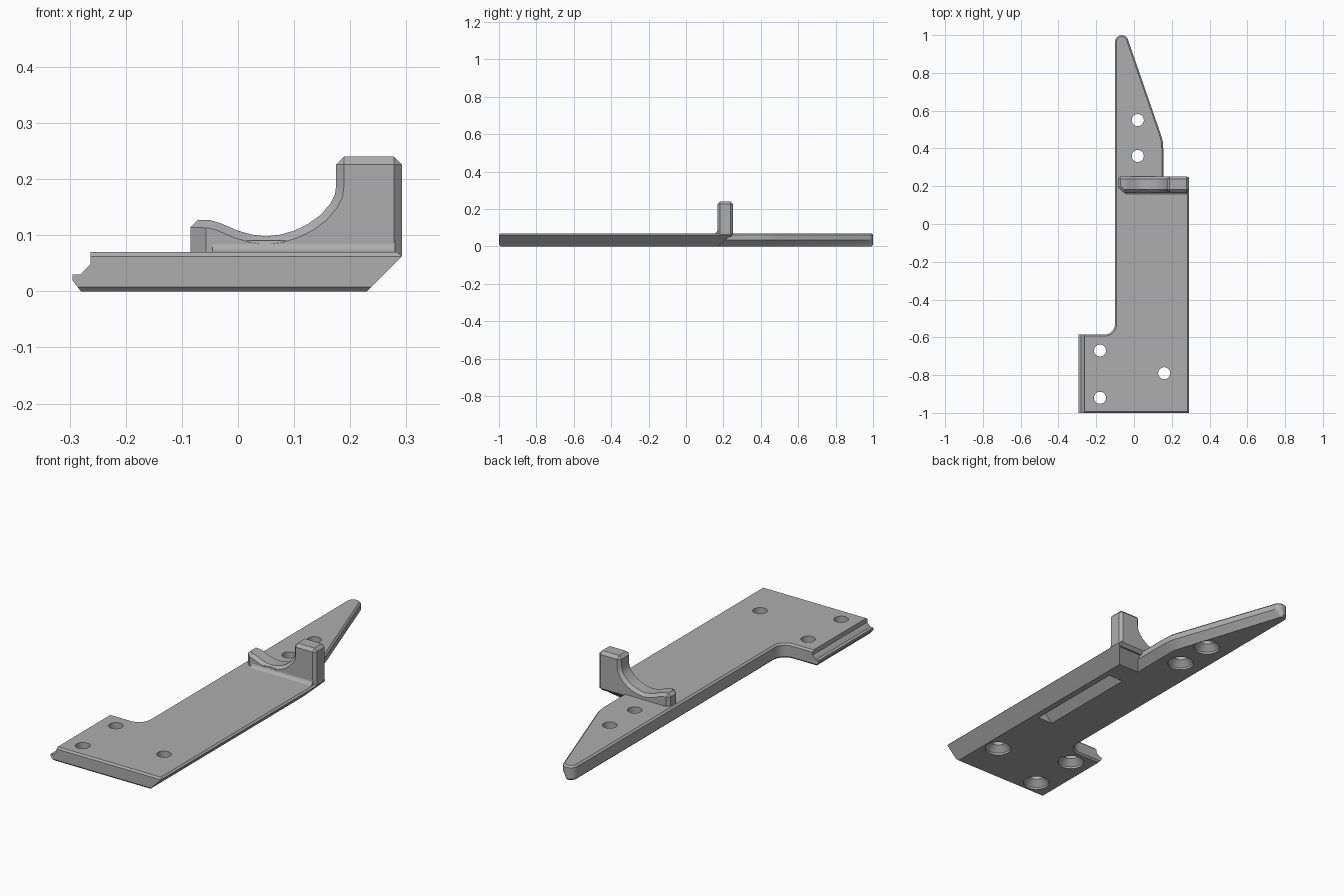
import bpy, bmesh
from math import sin, cos, radians
from mathutils import Vector

cube = bpy.data.objects.get("Cube")
if cube:
    bpy.data.objects.remove(cube, do_unlink=True)

grey = bpy.data.materials.new("grey")
grey.use_nodes = True
grey.diffuse_color = (0.42, 0.42, 0.42, 1)
grey.node_tree.nodes["Principled BSDF"].inputs["Base Color"].default_value = grey.diffuse_color


def loft(name, rings):
    """Skin a stack of matching closed loops and cap both ends."""
    bm = bmesh.new()
    loops = [[bm.verts.new(p) for p in ring] for ring in rings]
    for a, b in zip(loops, loops[1:]):
        for i in range(len(a)):
            j = (i + 1) % len(a)
            bm.faces.new((a[i], a[j], b[j], b[i]))
    bm.faces.new(loops[0])
    bm.faces.new(loops[-1])
    bmesh.ops.recalc_face_normals(bm, faces=bm.faces)
    mesh = bpy.data.meshes.new(name)
    bm.to_mesh(mesh)
    bm.free()
    mesh.materials.append(grey)
    obj = bpy.data.objects.new(name, mesh)
    bpy.context.collection.objects.link(obj)
    return obj


def activate(obj):
    bpy.ops.object.select_all(action="DESELECT")
    obj.select_set(True)
    bpy.context.view_layer.objects.active = obj


def apply_modifier(obj, mod):
    activate(obj)
    bpy.ops.object.modifier_apply(modifier=mod.name)


def cut(obj, cutter):
    cutter.hide_render = True
    mod = obj.modifiers.new("cut", "BOOLEAN")
    mod.operation = "DIFFERENCE"
    mod.solver = "EXACT"
    mod.object = cutter
    apply_modifier(obj, mod)
    bpy.data.objects.remove(cutter, do_unlink=True)


def smooth(obj):
    activate(obj)
    bpy.ops.object.shade_smooth_by_angle(angle=radians(30))


def arc(cx, cy, r, start, end, n):
    angles = [radians(start + (end - start) * i / n) for i in range(n + 1)]
    return [(cx + r * cos(a), cy + r * sin(a)) for a in angles]


TOP = 0.07


def outline(z, left):
    """Plate outline at height z, including the edge chamfers."""
    c = max(0, 0.008 - z, z - TOP + 0.008)      # small edge chamfer
    t = max(c, 0.035 - z)                       # chamfer under the tail
    right = min(0.23 + z, 0.292 - max(0, z - TOP + 0.008))
    back = min(0.17 + 1.2 * z, 0.25)
    pts = [(left, c - 1), (right, c - 1), (right, back), (0.155 - t, back),
           (0.155 - t, 0.40), (0.152 - t, 0.44), (0.14 - t, 0.48)]
    tip = arc(-0.065, 0.965, 0.035 - c, 19, 180, 12)
    pts += [(x - 0.8 * max(0, t - c) * max(0, x + 0.065) / 0.035, y) for x, y in tip]
    pts += arc(-0.155, -0.53, 0.055 + c, 0, -90, 8)
    pts.append((left, -0.585 - c))
    return [(x, y, z) for x, y in pts]


# Base plate with the stepped lip along its left edge
levels = [(0, -0.28), (0.008, -0.286), (0.02, -0.295), (0.03, -0.295), (0.03, -0.28),
          (0.035, -0.276), (0.048, -0.263), (0.062, -0.263), (TOP, -0.263)]
plate = loft("base_plate", [outline(z, left) for z, left in levels])

# Countersunk screw holes
for x, y in [(0.02, 0.55), (0.02, 0.36), (-0.18, -0.67), (-0.18, -0.92), (0.16, -0.79)]:
    rings = [[(px, py, z) for px, py in arc(x, y, r, 0, 348.75, 31)]
             for z, r in [(-0.01, 0.06), (0.01, 0.06), (0.037, 0.032), (0.1, 0.032)]]
    cut(plate, loft("hole_cutter", rings))

# Sloped recess under the plate
wedge = [(0.11, -0.01), (0.2, -0.01), (0.2, 0.045), (0.165, 0.045)]
cut(plate, loft("recess_cutter", [[(x, y, z) for x, z in wedge] for y in (-0.45, 0.06)]))
smooth(plate)

# Upright bracket with the curved cradle
profile = [(-0.085, 0.05), (-0.085, 0.128), (-0.05, 0.127), (-0.03, 0.121), (0, 0.108),
           (0.025, 0.101), (0.05, 0.098), (0.075, 0.101), (0.1, 0.108), (0.125, 0.12),
           (0.148, 0.137), (0.165, 0.157), (0.173, 0.173), (0.175, 0.19),
           (0.175, 0.24), (0.292, 0.24), (0.292, 0.05)]
bracket = loft("cradle_bracket", [[(x, y, z) for x, z in profile] for y in (0.168, 0.252)])
bm = bmesh.new()
bm.from_mesh(bracket.data)
bmesh.ops.bisect_plane(bm, geom=bm.verts[:] + bm.edges[:] + bm.faces[:],
                       plane_co=(-0.057, 0.168, 0), plane_no=Vector((-1, -1, 0)), clear_outer=True)
bmesh.ops.holes_fill(bm, edges=[e for e in bm.edges if e.is_boundary])
bmesh.ops.recalc_face_normals(bm, faces=bm.faces)
bm.to_mesh(bracket.data)
bm.free()
bevel = bracket.modifiers.new("edge_chamfer", "BEVEL")
bevel.width = 0.014
bevel.segments = 1
bevel.limit_method = "ANGLE"
bevel.angle_limit = radians(50)
apply_modifier(bracket, bevel)
smooth(bracket)

# Fillet where the bracket meets the plate
curve = arc(0.147, 0.091, 0.022, -90, 0, 6) + [(0.19, 0.091), (0.19, 0.06), (0.147, 0.06)]
fillet = loft("bracket_fillet", [[(x, y, z) for y, z in curve] for x in (-0.045, 0.28)])
smooth(fillet)
